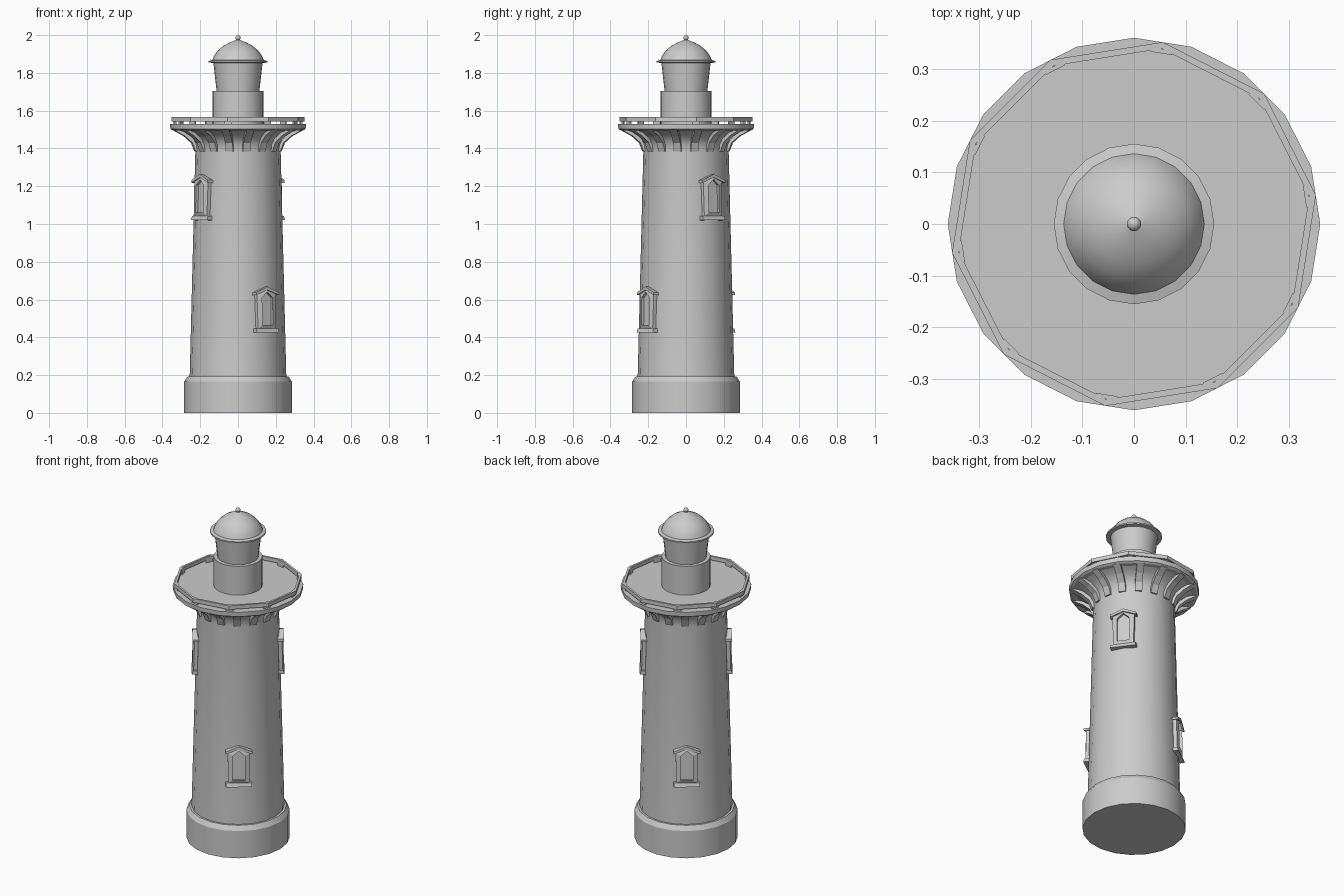
import bpy, bmesh
from math import sin, cos, pi, radians
from mathutils import Matrix, Vector

if "Cube" in bpy.data.objects:
    bpy.data.objects.remove(bpy.data.objects["Cube"])


def finish(name, bm, smooth=None):
    bmesh.ops.recalc_face_normals(bm, faces=bm.faces)
    me = bpy.data.meshes.new(name)
    bm.to_mesh(me)
    bm.free()
    ob = bpy.data.objects.new(name, me)
    bpy.context.collection.objects.link(ob)
    if smooth:
        bpy.ops.object.select_all(action='DESELECT')
        ob.select_set(True)
        bpy.context.view_layer.objects.active = ob
        bpy.ops.object.shade_smooth_by_angle(angle=radians(smooth))
    return ob


def lathe(name, profile, sides=20, turn=0.0, ring=False, smooth=30):
    """Spin an (r, z) profile; ring closes the profile, otherwise the ends are capped."""
    bm = bmesh.new()
    rows = [[bm.verts.new((r * cos(turn + 2 * pi * i / sides), r * sin(turn + 2 * pi * i / sides), z))
             for i in range(sides)] for r, z in profile]
    pairs = list(zip(rows, rows[1:]))
    if ring:
        pairs.append((rows[-1], rows[0]))
    else:
        bm.faces.new(rows[0])
        bm.faces.new(rows[-1])
    for a, b in pairs:
        for i in range(sides):
            j = (i + 1) % sides
            bm.faces.new((a[i], a[j], b[j], b[i]))
    return finish(name, bm, smooth)


def prism(bm, pts, vec):
    """Extrude a flat polygon along a vector."""
    vec = Vector(vec)
    a = [bm.verts.new(p) for p in pts]
    b = [bm.verts.new(Vector(p) + vec) for p in pts]
    bm.faces.new(a)
    bm.faces.new(b)
    for i in range(len(a)):
        j = (i + 1) % len(a)
        bm.faces.new((a[i], a[j], b[j], b[i]))


# Tower body
lathe("base_plinth", [(.285, 0), (.285, .165), (.268, .192), (.2, .192)])
lathe("tower_shaft", [(.256, .185), (.226, 1.38), (.23, 1.42), (.25, 1.455), (.29, 1.485), (.345, 1.505)])

# Gallery deck
lathe("gallery_deck", [(.345, 1.495), (.358, 1.503), (.36, 1.53), (.1, 1.53)])

# Brackets under the deck
bm = bmesh.new()
side = [(.2, 1.385), (.232, 1.385), (.25, 1.43), (.29, 1.465), (.345, 1.495), (.345, 1.51), (.2, 1.51)]
for k in range(16):
    new = len(bm.verts)
    prism(bm, [(r, -.02, z) for r, z in side], (0, .04, 0))
    bm.verts.ensure_lookup_table()
    bmesh.ops.rotate(bm, verts=bm.verts[new:], matrix=Matrix.Rotation(radians(11.25 + 22.5 * k), 3, 'Z'))
finish("gallery_brackets", bm)

# Railing: ten-sided rail and flat posts
lathe("gallery_rail", [(.343, 1.543), (.356, 1.543), (.356, 1.566), (.343, 1.566)],
      sides=10, turn=radians(9), ring=True, smooth=None)
bm = bmesh.new()
for k in range(10):
    m = Matrix.Rotation(radians(9 + 36 * k), 4, 'Z') @ Matrix.Translation((.338, 0, 1.545)) \
        @ Matrix.Diagonal((.008, .042, .04, 1))
    bmesh.ops.create_cube(bm, size=1, matrix=m)
finish("rail_posts", bm)

# Lantern room and roof
lathe("lantern_base", [(.135, 1.525), (.135, 1.705), (.1, 1.705)])
lathe("lantern_glass", [(.113, 1.70), (.131, 1.86)])
lathe("roof_dome", [(.125, 1.852), (.155, 1.855), (.155, 1.863), (.136, 1.868), (.127, 1.89), (.108, 1.917),
                    (.078, 1.943), (.042, 1.962), (.011, 1.974), (.008, 1.985)])
bm = bmesh.new()
bmesh.ops.create_uvsphere(bm, u_segments=12, v_segments=8, radius=.014,
                          matrix=Matrix.Translation((0, 0, 1.986)))
finish("roof_finial", bm, 40)


# Gabled windows, each with a frame, pane and sill
def window(name, angle, z, r):
    bm = bmesh.new()
    outer = [(-.058, .02), (.058, .02), (.062, .205), (0, .238), (-.062, .205)]
    inner = [(-.034, .04), (.034, .04), (.034, .185), (0, .215), (-.034, .185)]
    loops = [[bm.verts.new((x, y, h)) for y, h in pts]
             for pts, x in ((outer, -.03), (outer, .012), (inner, .02), (inner, .004))]
    for a, b in zip(loops, loops[1:]):
        for i in range(5):
            j = (i + 1) % 5
            bm.faces.new((a[i], a[j], b[j], b[i]))
    bm.faces.new(loops[-1])
    prism(bm, [(-.03, -.072, 0), (.022, -.072, 0), (.015, -.072, .022), (-.03, -.072, .022)], (0, .144, 0))
    for s in (-1, 1):  # sloping hood
        prism(bm, [(-.03, 0, .243), (-.03, s * .074, .212), (-.03, s * .074, .198), (-.03, 0, .226)],
              (.053, 0, 0))
    m = Matrix.Rotation(radians(angle), 4, 'Z') @ Matrix.Translation((r, 0, z)) \
        @ Matrix.Rotation(-.024, 4, 'Y')
    bmesh.ops.transform(bm, matrix=m, verts=bm.verts)
    finish(name, bm)


for i, (angle, z, r) in enumerate([(-54, .425, .249), (126, .425, .249), (36, 1.02, .234), (-144, 1.02, .234)]):
    window(f"window_{i + 1}", angle, z, r)
